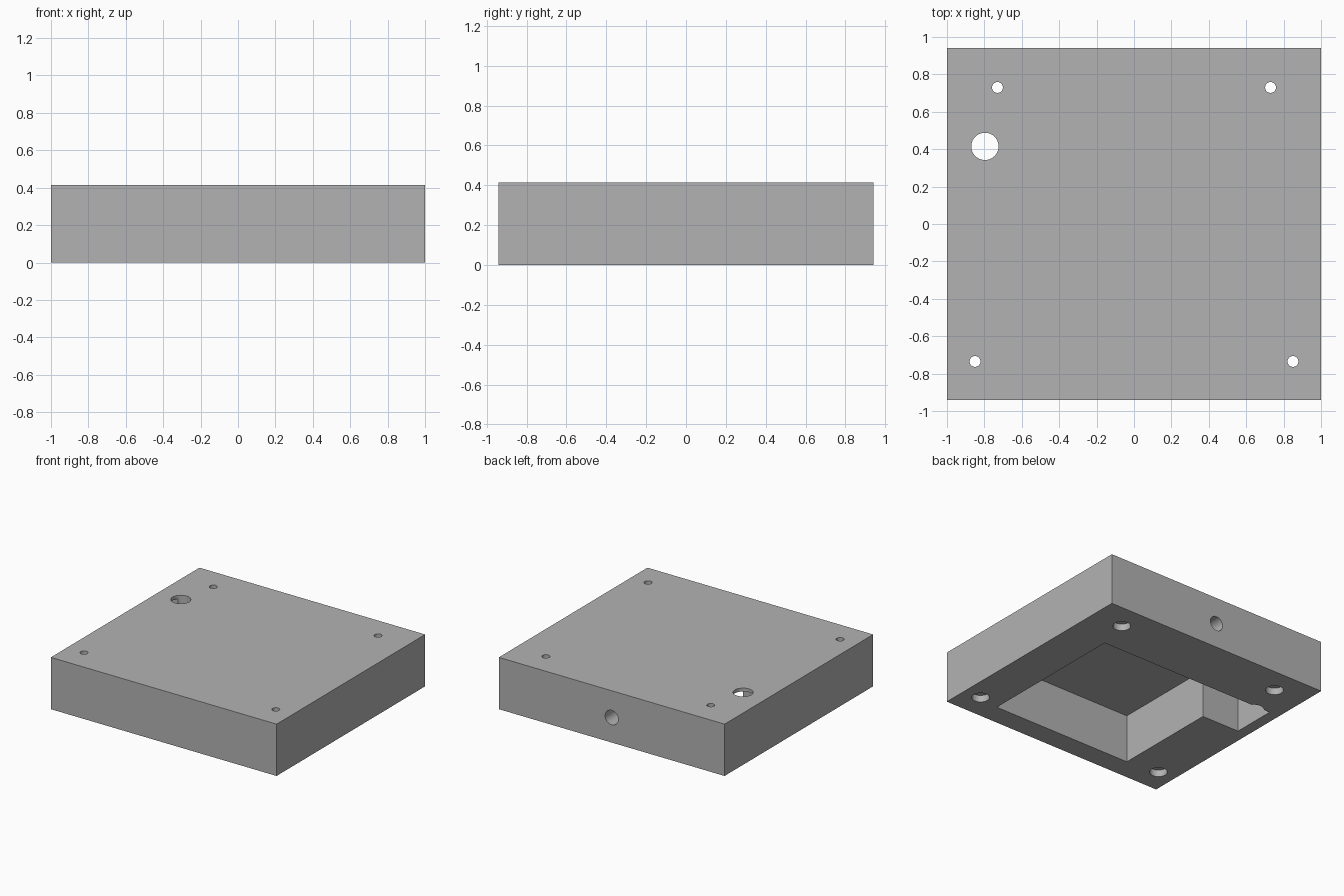
import bpy, bmesh, math

cube = bpy.data.objects.get("Cube")
if cube:
    bpy.data.objects.remove(cube, do_unlink=True)

HALF_X, HALF_Y, HEIGHT = 1.0, 0.94, 0.415
ROOF_Z = 0.388
SCREW_HOLES = [(0.73, 0.73), (0.85, -0.735)]  # mirrored in x

grey = bpy.data.materials.new("plain_grey")
grey.use_nodes = True
GREY = (0.45, 0.45, 0.45, 1.0)
grey.diffuse_color = GREY
grey.node_tree.nodes["Principled BSDF"].inputs["Base Color"].default_value = GREY


def prism(name, outline, z0, z1):
    """Extrude a flat counter-clockwise outline from z0 to z1."""
    bm = bmesh.new()
    base = bm.faces.new([bm.verts.new((x, y, z0)) for x, y in outline])
    grown = bmesh.ops.extrude_face_region(bm, geom=[base])["geom"]
    for v in grown:
        if isinstance(v, bmesh.types.BMVert):
            v.co.z = z1
    bmesh.ops.recalc_face_normals(bm, faces=bm.faces)
    mesh = bpy.data.meshes.new(name)
    bm.to_mesh(mesh)
    bm.free()
    mesh.materials.append(grey)
    obj = bpy.data.objects.new(name, mesh)
    bpy.context.collection.objects.link(obj)
    return obj


def circle(x, y, r, n=40):
    return [(x + r * math.cos(math.tau * i / n), y + r * math.sin(math.tau * i / n))
            for i in range(n)]


# Solid block
block = prism("enclosure_block", [(-HALF_X, -HALF_Y), (HALF_X, -HALF_Y),
                                  (HALF_X, HALF_Y), (-HALF_X, HALF_Y)], 0, HEIGHT)

# Main pocket with its side slot, open at the underside
cutters = [prism("pocket_cutter", [(-0.575, -0.767), (0.667, -0.767), (0.667, 0.46),
                                   (-0.91, 0.46), (-0.91, 0.10), (-0.575, 0.10)],
                 -0.1, ROOF_Z)]

# Large round hole through the slot
cutters.append(prism("large_hole_cutter", circle(-0.797, 0.415, 0.073), -0.2, 0.6))

# Counterbored screw holes
for hx, hy in SCREW_HOLES:
    for side in (-1, 1):
        cutters.append(prism("counterbore_cutter", circle(side * hx, hy, 0.065), -0.1, 0.055))
        cutters.append(prism("screw_hole_cutter", circle(side * hx, hy, 0.029), -0.2, 0.6))

# Cable hole through the back wall
cable = prism("cable_hole_cutter", circle(0, 0, 0.058), -0.35, 0.35)
cable.rotation_euler.x = math.pi / 2
cable.location = (0, 0.75, 0.2)
cutters.append(cable)

for c in cutters:
    c.hide_render = True
    mod = block.modifiers.new(c.name, "BOOLEAN")
    mod.operation, mod.solver, mod.object = "DIFFERENCE", "EXACT", c

# Bake the cuts and drop the cutters
bpy.context.view_layer.update()
graph = bpy.context.evaluated_depsgraph_get()
result = bpy.data.meshes.new_from_object(block.evaluated_get(graph))
block.modifiers.clear()
block.data = result
for c in cutters:
    bpy.data.objects.remove(c, do_unlink=True)

# Smooth hole walls, sharp edges
bpy.ops.object.select_all(action="DESELECT")
block.select_set(True)
bpy.context.view_layer.objects.active = block
bpy.ops.object.shade_smooth_by_angle(angle=math.radians(30))
